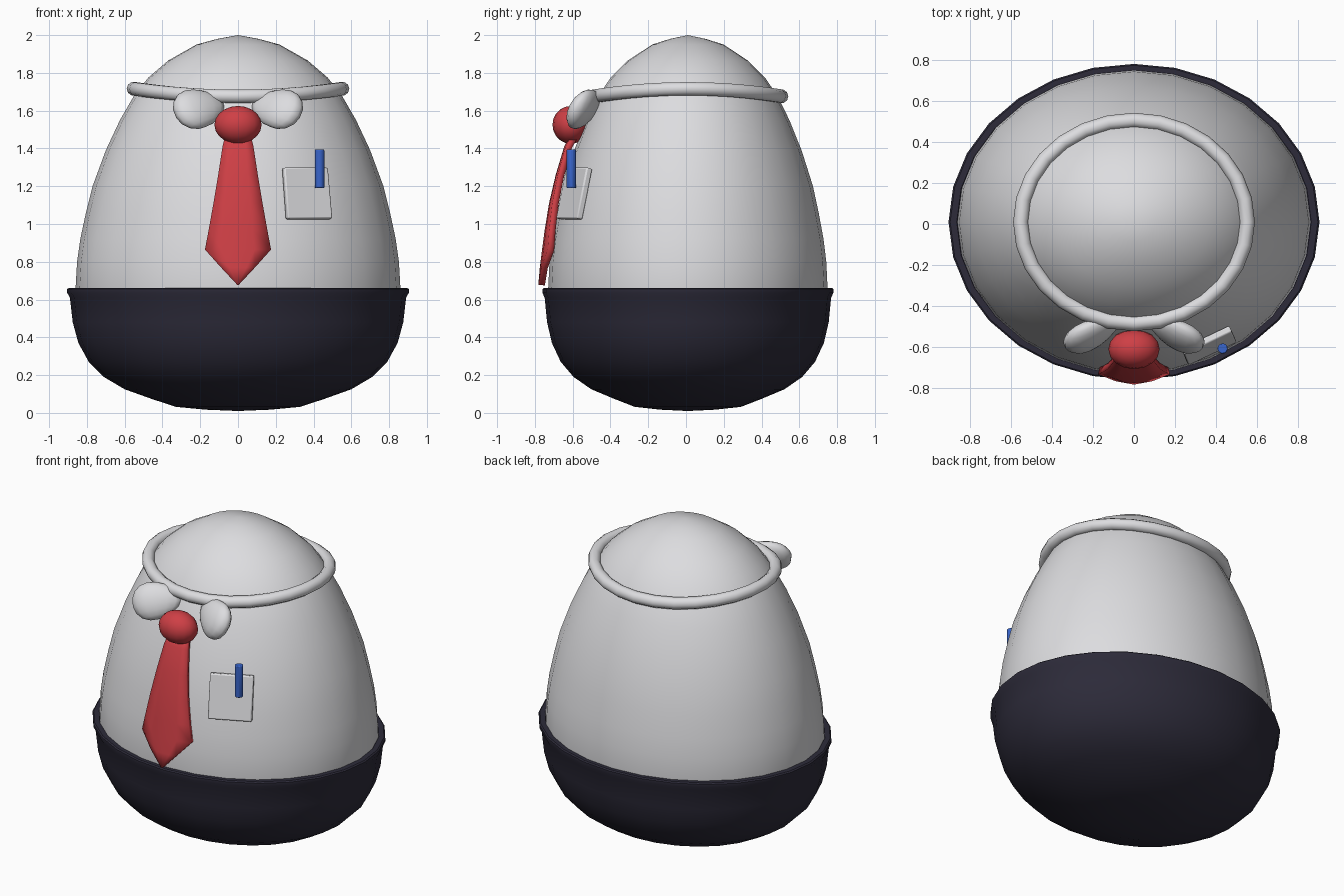
import bpy, bmesh
from math import sin, cos, pi, radians
from mathutils import Matrix, Vector

old = bpy.data.objects.get("Cube")
if old:
    bpy.data.objects.remove(old)


def material(name, rgb):
    m = bpy.data.materials.new(name)
    m.use_nodes = True
    m.diffuse_color = (*rgb, 1)
    m.node_tree.nodes["Principled BSDF"].inputs["Base Color"].default_value = (*rgb, 1)
    return m


WHITE = material("shirt white", (0.72, 0.72, 0.74))
NAVY = material("trouser navy", (0.026, 0.024, 0.042))
RED = material("tie red", (0.62, 0.05, 0.06))
BLUE = material("pen blue", (0.04, 0.13, 0.6))
CY = 0.01       # depth centre of the body
SIDES = 28


def finish(name, bm, mat, angle=40):
    bmesh.ops.recalc_face_normals(bm, faces=bm.faces)
    me = bpy.data.meshes.new(name)
    bm.to_mesh(me)
    bm.free()
    me.materials.append(mat)
    ob = bpy.data.objects.new(name, me)
    bpy.context.collection.objects.link(ob)
    bpy.ops.object.select_all(action='DESELECT')
    ob.select_set(True)
    bpy.context.view_layer.objects.active = ob
    bpy.ops.object.shade_smooth_by_angle(angle=radians(angle))
    return ob


def skin(bm, rings, closed=False):
    """Join successive rings of vertices with quads."""
    pairs = list(zip(rings, rings[1:] + rings[:1])) if closed else list(zip(rings, rings[1:]))
    for a, b in pairs:
        for i in range(len(a)):
            j = (i + 1) % len(a)
            bm.faces.new((a[i], a[j], b[j], b[i]))


def lathe(name, profile, depth, mat):
    """Revolve (radius, z) points into an oval; radius 0 is a pole."""
    bm = bmesh.new()
    rings = []
    for r, z in profile:
        r = max(r, 0.0005)
        rings.append([bm.verts.new((r * sin(2 * pi * i / SIDES),
                                    CY - r * depth * cos(2 * pi * i / SIDES), z))
                      for i in range(SIDES)])
    skin(bm, rings)
    bmesh.ops.remove_doubles(bm, verts=bm.verts, dist=0.002)
    return finish(name, bm, mat)


def ellipsoid(name, centre, radii, mat, rot=Matrix(), taper=0.0, segs=16):
    bm = bmesh.new()
    bmesh.ops.create_uvsphere(bm, u_segments=segs, v_segments=segs // 2 + 2, radius=1)
    for v in bm.verts:
        k = 1 + taper * v.co.x
        p = Vector((v.co.x * radii[0], v.co.y * radii[1] * k, v.co.z * radii[2] * k))
        v.co = rot @ p + Vector(centre)
    return finish(name, bm, mat, 60)


# Egg-shaped shirt and head
lathe("shirt_body", [(0.84, 0.5), (0.86, 0.66), (0.852, 0.8), (0.835, 0.92), (0.805, 1.06),
                     (0.77, 1.2), (0.7, 1.39), (0.625, 1.55), (0.55, 1.68), (0.475, 1.775),
                     (0.37, 1.865), (0.22, 1.95), (0.11, 1.98), (0, 2.0)], 0.86, WHITE)

# Trouser bowl with a rolled rim
lathe("trousers", [(0, 0.01), (0.17, 0.017), (0.33, 0.032), (0.46, 0.075), (0.6, 0.125),
                   (0.71, 0.19), (0.79, 0.27), (0.845, 0.37), (0.875, 0.48), (0.89, 0.61),
                   (0.904, 0.635), (0.904, 0.655), (0.896, 0.662), (0.864, 0.662),
                   (0.855, 0.65), (0.845, 0.56)], 0.852, NAVY)

# Saddle-shaped collar ring
bm = bmesh.new()
rings = []
for i in range(SIDES):
    a = 2 * pi * i / SIDES
    ring = []
    for j in range(10):
        b = 2 * pi * j / 10
        out = 0.037 * cos(b)
        ring.append(bm.verts.new(((0.552 + out) * sin(a), CY - (0.495 + out) * cos(a),
                                  1.676 + 0.04 * sin(a) ** 2 + 0.037 * sin(b))))
    rings.append(ring)
skin(bm, rings, closed=True)
finish("collar_ring", bm, WHITE, 60)

# Collar flaps, mirrored
for side, label in ((1, "left"), (-1, "right")):
    rot = (Matrix.Rotation(radians(-24 * side), 3, 'Z') @ Matrix.Rotation(radians(-27), 3, 'X')
           @ Matrix.Rotation(radians(10 * side), 3, 'Y'))
    ellipsoid(label + "_collar_flap", (0.205 * side, -0.535, 1.612), (0.15, 0.055, 0.11),
              WHITE, rot, 0.25 * side, 14)

# Tie knot
ellipsoid("tie_knot", (0, -0.61, 1.525), (0.125, 0.097, 0.1), RED)

# Tie blade, hung as a curved strip: (half width, y, z)
bm = bmesh.new()
rows = []
for w, y, z in [(0.06, -0.595, 1.5), (0.082, -0.645, 1.41), (0.105, -0.69, 1.26),
                (0.13, -0.725, 1.11), (0.155, -0.748, 0.97), (0.175, -0.762, 0.865),
                (0.09, -0.774, 0.77), (0.004, -0.782, 0.678)]:
    rows.append([bm.verts.new((w * t, y + 0.03 * (w * t / 0.175) ** 2, z))
                 for t in (-1, -0.5, 0, 0.5, 1)])
for a, b in zip(rows, rows[1:]):
    for i in range(4):
        bm.faces.new((a[i], b[i], b[i + 1], a[i + 1]))
tie = finish("tie_blade", bm, RED)
mod = tie.modifiers.new("thickness", 'SOLIDIFY')
mod.thickness, mod.offset = 0.035, -1
# Keep the thickness running back toward the shirt
if tie.data.polygons[0].normal.y > 0:
    mod.offset = 1

# Chest pocket, a bevelled plate lying on the shirt
bm = bmesh.new()
corners = [Vector(c) for c in ((0.245, -0.637, 1.3), (0.265, -0.69, 1.03),
                               (0.502, -0.578, 1.03), (0.478, -0.525, 1.3))]
normal = (corners[1] - corners[0]).cross(corners[2] - corners[1]).normalized()
rings = [[bm.verts.new(c + normal * d) for c in corners] for d in (0, -0.035)]
for ring in rings:
    bm.faces.new(ring)
skin(bm, rings)
pocket = finish("chest_pocket", bm, WHITE)
bevel = pocket.modifiers.new("soft edges", 'BEVEL')
bevel.width, bevel.segments = 0.008, 2

# Pen standing in the pocket
bm = bmesh.new()
bmesh.ops.create_cone(bm, cap_ends=True, segments=12, radius1=0.025, radius2=0.025, depth=0.205,
                      matrix=Matrix.Translation((0.432, -0.607, 1.292)))
pen = finish("pen", bm, BLUE)
bevel = pen.modifiers.new("soft ends", 'BEVEL')
bevel.width, bevel.segments, bevel.limit_method = 0.005, 2, 'ANGLE'
